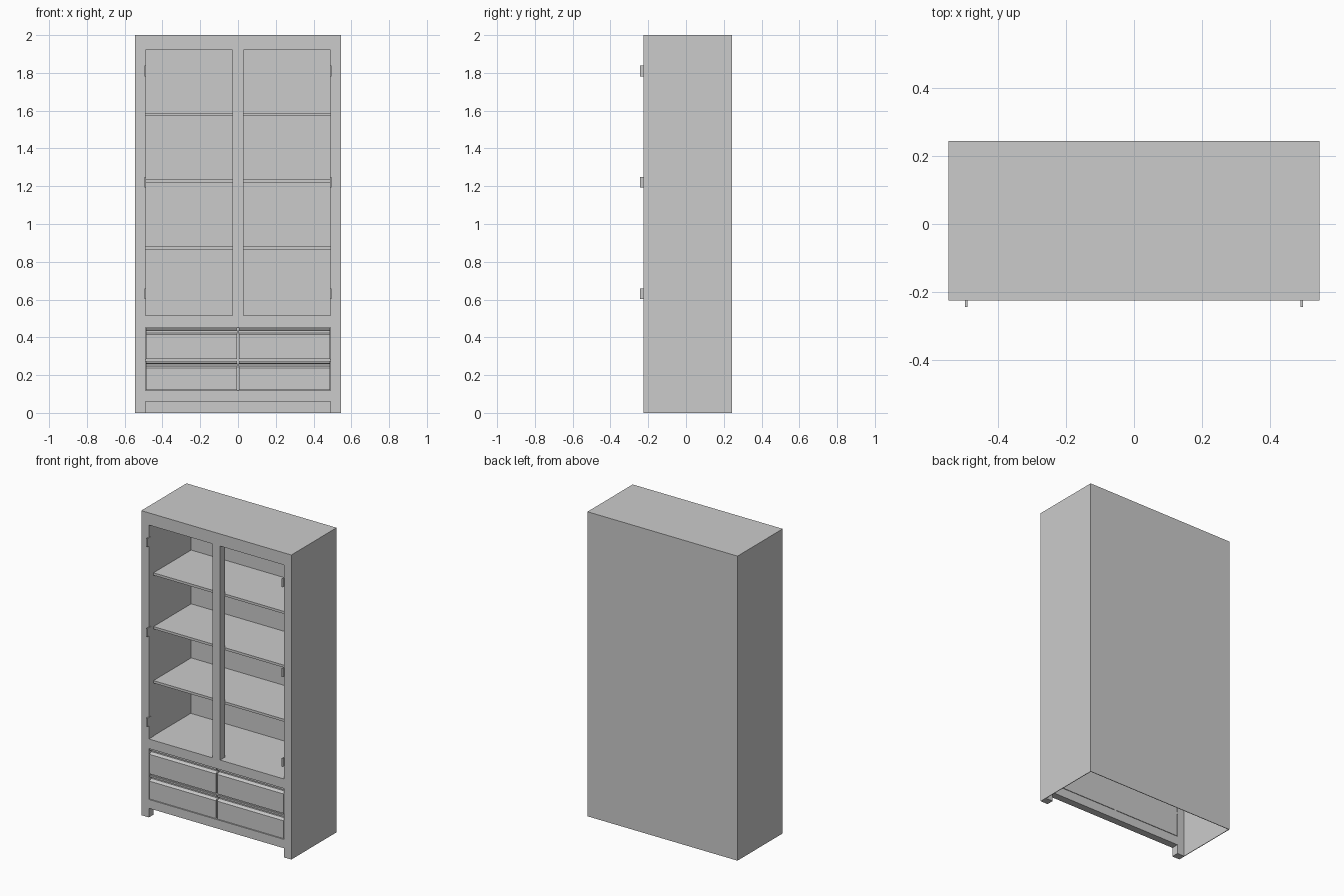
import bpy
import bmesh

if "Cube" in bpy.data.objects:
    bpy.data.objects.remove(bpy.data.objects["Cube"])

# Single painted finish
grey = bpy.data.materials.new("plain_grey")
grey.use_nodes = True
COLOUR = (0.6, 0.6, 0.6, 1)
grey.diffuse_color = COLOUR
grey.node_tree.nodes["Principled BSDF"].inputs["Base Color"].default_value = COLOUR


def finish(name, bm):
    bmesh.ops.recalc_face_normals(bm, faces=bm.faces)
    mesh = bpy.data.meshes.new(name)
    bm.to_mesh(mesh)
    bm.free()
    mesh.materials.append(grey)
    obj = bpy.data.objects.new(name, mesh)
    bpy.context.collection.objects.link(obj)
    return obj


def box(name, x, y, z):
    """Box from (low, high) ranges."""
    bm = bmesh.new()
    bmesh.ops.create_cube(bm, size=1)
    for v in bm.verts:
        v.co = [r[0] if c < 0 else r[1] for c, r in zip(v.co, (x, y, z))]
    return finish(name, bm)


def extrude_x(name, profile, x):
    """Closed (y, z) profile stretched along x."""
    bm = bmesh.new()
    face = bm.faces.new([bm.verts.new((x[0], y, z)) for y, z in profile])
    ext = bmesh.ops.extrude_face_region(bm, geom=[face])["geom"]
    for v in ext:
        if isinstance(v, bmesh.types.BMVert):
            v.co.x = x[1]
    return finish(name, bm)


W, FRONT, BACK, TOP = 0.545, -0.225, 0.244, 2.0
IN_X, FRAME_Y, IN_Y = 0.49, -0.177, 0.214
SKIN = 0.004
FLOOR, HEAD = 0.515, 1.92
frame = (FRONT, FRAME_Y)
inside = (-IN_X, IN_X)

# Outer skin, open underneath
box("back_panel", (-W, W), (BACK - SKIN, BACK), (0, TOP))
box("top_panel", (-W, W), (FRONT, BACK), (HEAD, TOP))
for side, s in (("left", 1), ("right", -1)):
    def span(a, b):
        return tuple(sorted((s * a, s * b)))

    box(side + "_side_panel", span(W - SKIN, W), (FRONT, BACK), (0, TOP))
    box(side + "_front_stile", span(IN_X, W), frame, (0, TOP))
    box(side + "_inner_wall", span(IN_X + 0.003, W), (FRAME_Y, BACK), (FLOOR - 0.015, TOP))

    # Hinges
    for i, z in enumerate((0.63, 1.22, 1.81)):
        box(f"{side}_hinge_{i + 1}", span(0.488, 0.496), (-0.244, FRONT + 0.02), (z - 0.028, z + 0.028))

# Display compartment
box("inner_back", (-W, W), (IN_Y, BACK), (FLOOR - 0.015, TOP))
box("cabinet_floor", (-W, W), (FRAME_Y, BACK), (FLOOR - 0.015, FLOOR))
for i, z in enumerate((0.872, 1.227, 1.58)):
    box(f"shelf_{i + 1}", inside, (FRAME_Y, IN_Y), (z - 0.008, z + 0.008))

# Front frame
box("centre_stile", (-0.028, 0.028), frame, (FLOOR, HEAD))
box("middle_rail", inside, frame, (0.452, FLOOR))
box("bottom_rail", inside, frame, (0.06, 0.118))
box("drawer_rail", inside, (FRONT + 0.015, FRAME_Y), (0.272, 0.286))
box("drawer_divider", (-0.006, 0.006), (FRONT + 0.015, FRAME_Y), (0.118, 0.452))

# Drawer fronts with a finger groove under the top lip
for row, z0, z1 in (("lower", 0.121, 0.274), ("upper", 0.286, 0.45)):
    y = FRONT + 0.003
    profile = [
        (y, z0), (y, z1 - 0.036), (y + 0.006, z1 - 0.03), (y + 0.02, z1 - 0.026),
        (y + 0.02, z1 - 0.014), (y + 0.004, z1 - 0.011), (y + 0.004, z1),
        (FRAME_Y, z1), (FRAME_Y, z0),
    ]
    for side, x in (("left", (0.005, 0.487)), ("right", (-0.487, -0.005))):
        extrude_x(f"{row}_{side}_drawer_front", profile, x)
